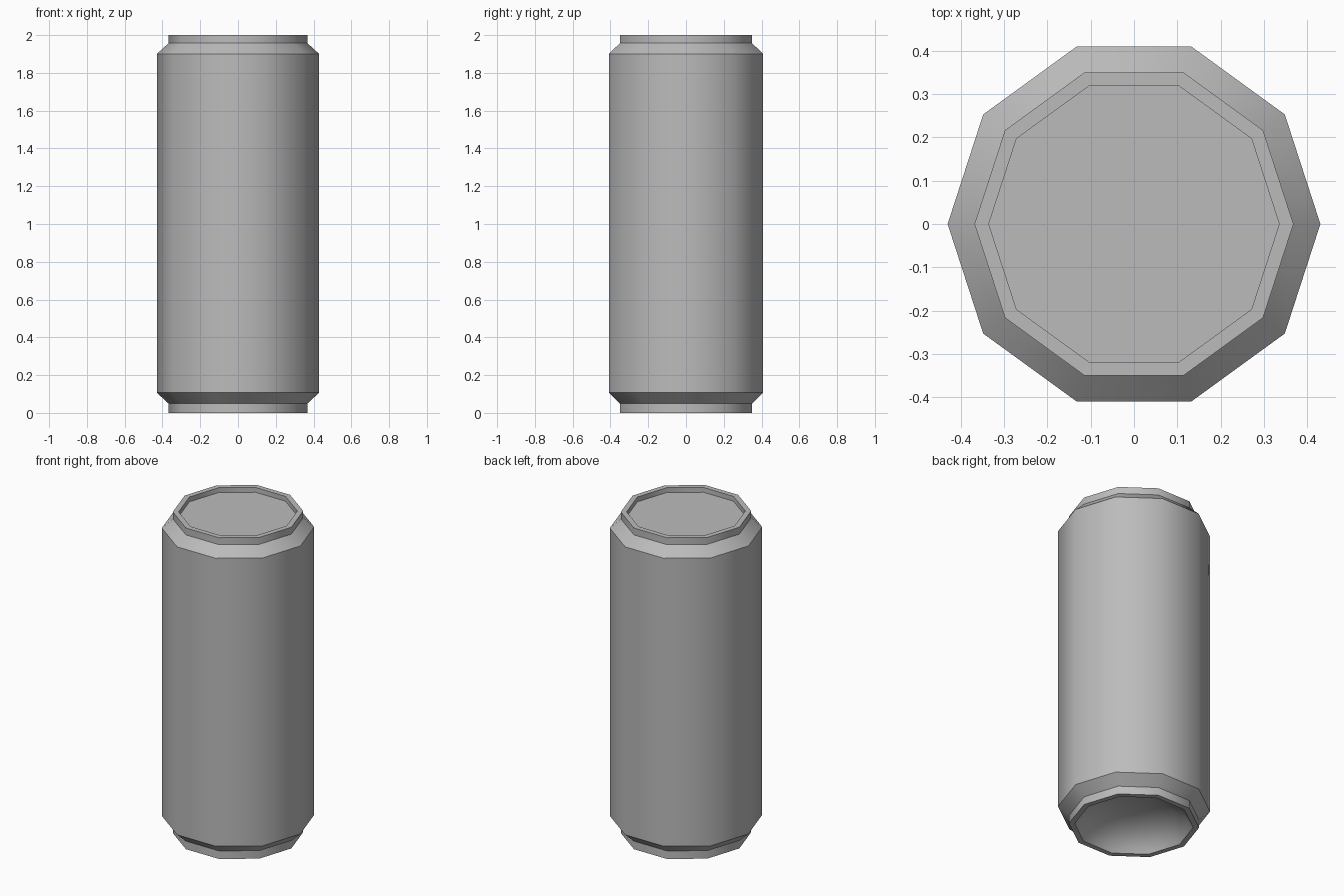
import bpy, bmesh, math

SIDES = 10

old = bpy.data.objects.get("Cube")
if old:
    bpy.data.objects.remove(old, do_unlink=True)

# Brushed metal colour
metal = bpy.data.materials.new("grey_metal")
metal.use_nodes = True
grey = (0.5, 0.5, 0.5, 1.0)
metal.diffuse_color = grey
metal.node_tree.nodes["Principled BSDF"].inputs["Base Color"].default_value = grey


def lathe(name, profile):
    """Spin a (radius, height) profile around z; radius 0 closes to a point."""
    bm = bmesh.new()
    rings = []
    for r, z in profile:
        if r == 0:
            rings.append([bm.verts.new((0, 0, z))] * SIDES)
        else:
            rings.append([bm.verts.new((r * math.cos(math.tau * i / SIDES),
                                        r * math.sin(math.tau * i / SIDES), z))
                          for i in range(SIDES)])
    for low, high in zip(rings, rings[1:]):
        for i in range(SIDES):
            j = (i + 1) % SIDES
            corners = [low[i], low[j], high[j], high[i]]
            bm.faces.new(list(dict.fromkeys(corners)))
    bmesh.ops.recalc_face_normals(bm, faces=bm.faces)
    mesh = bpy.data.meshes.new(name)
    bm.to_mesh(mesh)
    bm.free()
    mesh.materials.append(metal)
    obj = bpy.data.objects.new(name, mesh)
    bpy.context.collection.objects.link(obj)
    bpy.ops.object.select_all(action='DESELECT')
    obj.select_set(True)
    bpy.context.view_layer.objects.active = obj
    bpy.ops.object.shade_smooth_by_angle(angle=math.radians(40))


# Hollow domed base, shoulders, wall, rim and recessed lid in one profile
base = [(0, 0.14), (0.12, 0.13), (0.23, 0.10), (0.31, 0.04), (0.335, 0)]
wall = [(0.368, 0), (0.368, 0.05), (0.43, 0.107), (0.43, 1.9), (0.368, 1.957)]
rim = [(0.368, 2), (0.335, 2), (0.335, 1.97), (0, 1.97)]
lathe("can_body", base + wall + rim)
